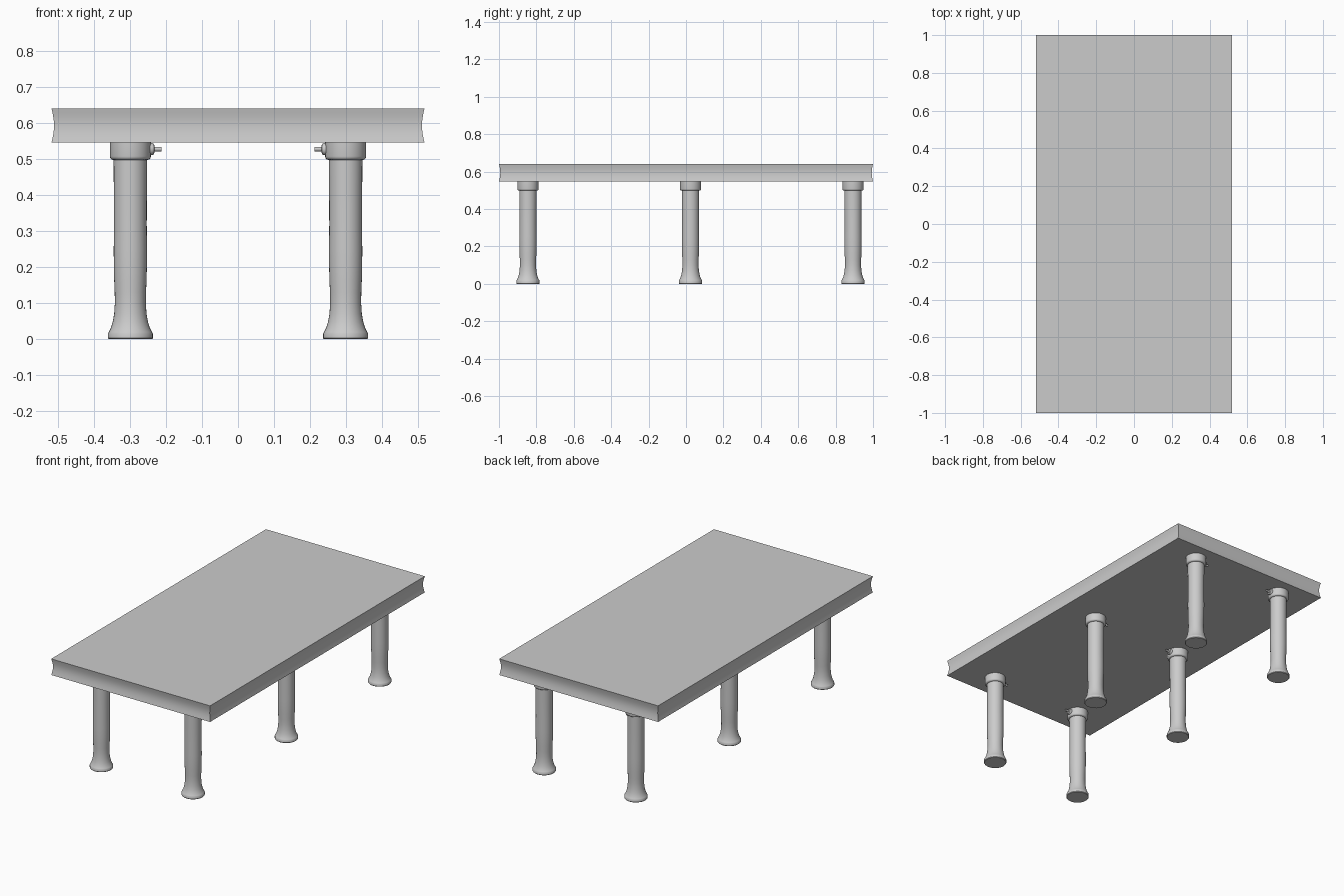
import bpy, bmesh
from math import pi, radians, cos, sin

if "Cube" in bpy.data.objects:
    bpy.data.objects.remove(bpy.data.objects["Cube"])

HX, HY = 0.518, 1.0          # table half sizes
Z0, Z1 = 0.546, 0.641        # underside and top of the slab


def finish(name, bm, angle=35):
    bmesh.ops.recalc_face_normals(bm, faces=bm.faces[:])
    me = bpy.data.meshes.new(name)
    bm.to_mesh(me)
    bm.free()
    ob = bpy.data.objects.new(name, me)
    bpy.context.collection.objects.link(ob)
    bpy.ops.object.select_all(action='DESELECT')
    ob.select_set(True)
    bpy.context.view_layer.objects.active = ob
    bpy.ops.object.shade_smooth_by_angle(angle=radians(angle))
    return ob


def skin(bm, rings):
    """Join a stack of point rings and cap both ends."""
    loops = [[bm.verts.new(p) for p in r] for r in rings]
    n = len(loops[0])
    for a, b in zip(loops, loops[1:]):
        for i in range(n):
            j = (i + 1) % n
            bm.faces.new((a[i], a[j], b[j], b[i]))
    bm.faces.new(loops[0][::-1])
    bm.faces.new(loops[-1])


def circle(r, z, n):
    return [(r * cos(2 * pi * i / n), r * sin(2 * pi * i / n), z) for i in range(n)]


# Table top: slab with hollowed edges all round
rings = []
for k in range(9):
    t = k / 8
    d = 0.007 * sin(pi * t)
    x, y, z = HX - d, HY - d, Z0 + (Z1 - Z0) * t
    rings.append([(-x, -y, z), (x, -y, z), (x, y, z), (-x, y, z)])
bm = bmesh.new()
skin(bm, rings)
finish("table_top", bm)

# Turned leg profile: foot, flare, shaft, groove, collar (radius, height)
LEG = [(0.060, 0), (0.0625, 0.003), (0.0625, 0.016), (0.060, 0.020),
       (0.054, 0.032), (0.049, 0.048), (0.045, 0.070), (0.043, 0.100),
       (0.0435, 0.130), (0.045, 0.165), (0.046, 0.205), (0.0462, 0.250),
       (0.0455, 0.320), (0.046, 0.420), (0.0465, 0.498), (0.052, 0.499),
       (0.056, 0.503), (0.057, 0.508), (0.057, Z0)]
# Clamp screw profile, pointing inwards from the collar (radius, distance)
SCREW = [(0.017, 0.050), (0.017, 0.060), (0.014, 0.066), (0.0065, 0.067),
         (0.0065, 0.086), (0.0055, 0.087)]

for side, sx in (("left", -1), ("right", 1)):
    for place, y in (("front", -0.845), ("middle", 0.024), ("back", 0.893)):
        bm = bmesh.new()
        skin(bm, [circle(r, z, 32) for r, z in LEG])
        leg = finish(f"{place}_{side}_leg", bm)
        leg.location = (0.299 * sx, y, 0)

        bm = bmesh.new()
        skin(bm, [circle(r, z, 16) for r, z in SCREW])
        screw = finish(f"{place}_{side}_screw", bm)
        screw.location = (0.299 * sx, y, 0.528)
        screw.rotation_euler = (0, -sx * pi / 2, 0)
